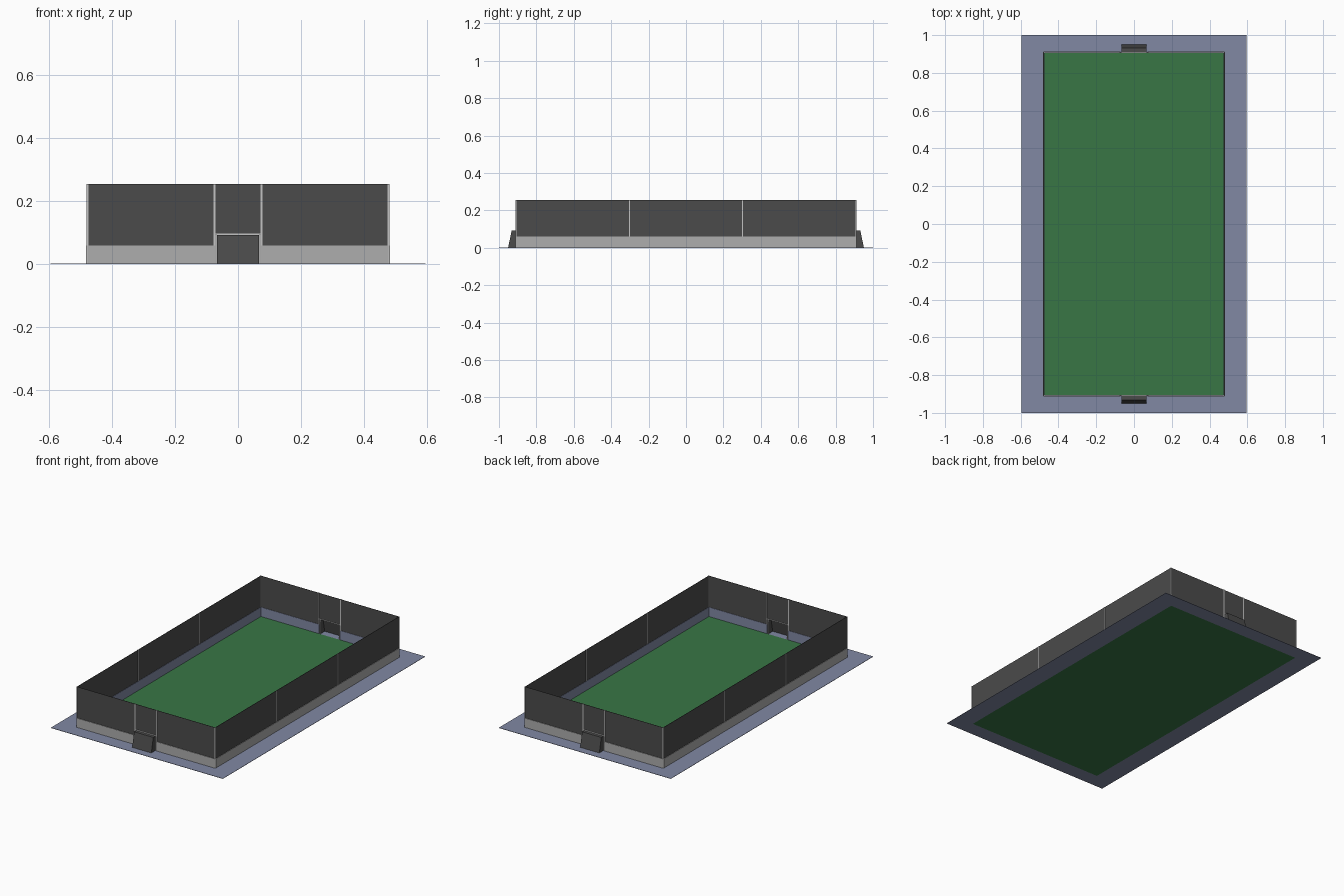
import bpy, bmesh

if "Cube" in bpy.data.objects:
    bpy.data.objects.remove(bpy.data.objects["Cube"])

def mat(name, rgb):
    m = bpy.data.materials.new(name)
    m.diffuse_color = (*rgb, 1)
    m.use_nodes = True
    m.node_tree.nodes["Principled BSDF"].inputs["Base Color"].default_value = m.diffuse_color
    return m

PAVING = mat("blue_grey", (0.22, 0.25, 0.37))
TURF = mat("turf_green", (0.04, 0.18, 0.06))
BOARD = mat("board_grey", (0.42, 0.42, 0.42))
MESH = mat("mesh_dark_grey", (0.07, 0.07, 0.07))
STEEL = mat("post_light_grey", (0.55, 0.55, 0.55))

W, L = 0.478, 0.908          # half size of the cage
WALL, TOP = 0.06, 0.255      # board height, fence height
GW, GH = 0.066, 0.092        # goal half width and height

def make(name, verts, faces, m):
    me = bpy.data.meshes.new(name)
    me.from_pydata(verts, [], faces)
    bm = bmesh.new()
    bm.from_mesh(me)
    bmesh.ops.recalc_face_normals(bm, faces=bm.faces)
    bm.to_mesh(me)
    bm.free()
    me.materials.append(m)
    ob = bpy.data.objects.new(name, me)
    bpy.context.collection.objects.link(ob)
    return ob

BOX = [(0, 1, 3, 2), (4, 6, 7, 5), (0, 4, 5, 1), (2, 3, 7, 6), (0, 2, 6, 4), (1, 5, 7, 3)]

def box(name, x0, x1, y0, y1, z0, z1, m):
    v = [(x, y, z) for x in (x0, x1) for y in (y0, y1) for z in (z0, z1)]
    return make(name, v, BOX, m)

# paving frame around the pitch, and the turf filling it
T = 0.002
for s in (-1, 1):
    box("side_paving", *sorted((s * 0.475, s * 0.595)), -1, 1, 0, T, PAVING)
    box("end_paving", -0.475, 0.475, *sorted((s * 0.905, s)), 0, T, PAVING)
box("turf", -0.475, 0.475, -0.905, 0.905, 0, T, TURF)

for s in (-1, 1):
    def xs(a, b): return sorted((s * a, s * b))
    # long sides: grey board outside, blue-grey lining inside, mesh above
    box("side_board", *xs(W, W + 0.004), -L, L, T, WALL, BOARD)
    box("side_board_lining", *xs(W - 0.003, W), -L, L, T, WALL, PAVING)
    box("side_mesh", *xs(W - 0.001, W + 0.001), -L, L, WALL, TOP, MESH)
    for y in (-L, -0.303, 0.303, L):
        box("side_post", *xs(W - 0.0025, W + 0.0025), y - 0.0025, y + 0.0025, T, TOP, STEEL)

    # short ends, split around the goal opening
    for e in (-1, 1):
        a, b = sorted((e * 0.072, e * W))
        box("end_board", a, b, *xs(L, L + 0.004), T, WALL, BOARD)
        box("end_board_lining", a, b, *xs(L - 0.003, L), T, WALL, PAVING)
        box("end_mesh", a, b, *xs(L - 0.001, L + 0.001), WALL, TOP, MESH)
        box("goal_post", e * 0.075 - 0.003, e * 0.075 + 0.003, *xs(L - 0.003, L + 0.003), T, TOP, STEEL)
    box("over_goal_mesh", -0.075, 0.075, *xs(L - 0.001, L + 0.001), GH, TOP, MESH)
    box("crossbar", -0.075, 0.075, *xs(L - 0.003, L + 0.003), GH, GH + 0.005, STEEL)

    # goal net: thin shell, sloping back, open towards the pitch
    prof = [(L, T), (L, GH), (0.932, GH), (0.951, T)]
    v = [(x, s * y, z) for x in (-GW, GW) for y, z in prof]
    net = make("goal_net", v, [(0, 1, 2, 3), (4, 7, 6, 5), (1, 5, 6, 2), (2, 6, 7, 3)], MESH)
    sol = net.modifiers.new("thickness", "SOLIDIFY")
    sol.thickness = 0.002
    # goal frame rods along the edges of the net
    for x in (-GW, GW):
        box("goal_upright", x - 0.0015, x + 0.0015, *xs(L, L + 0.003), T, GH, STEEL)
